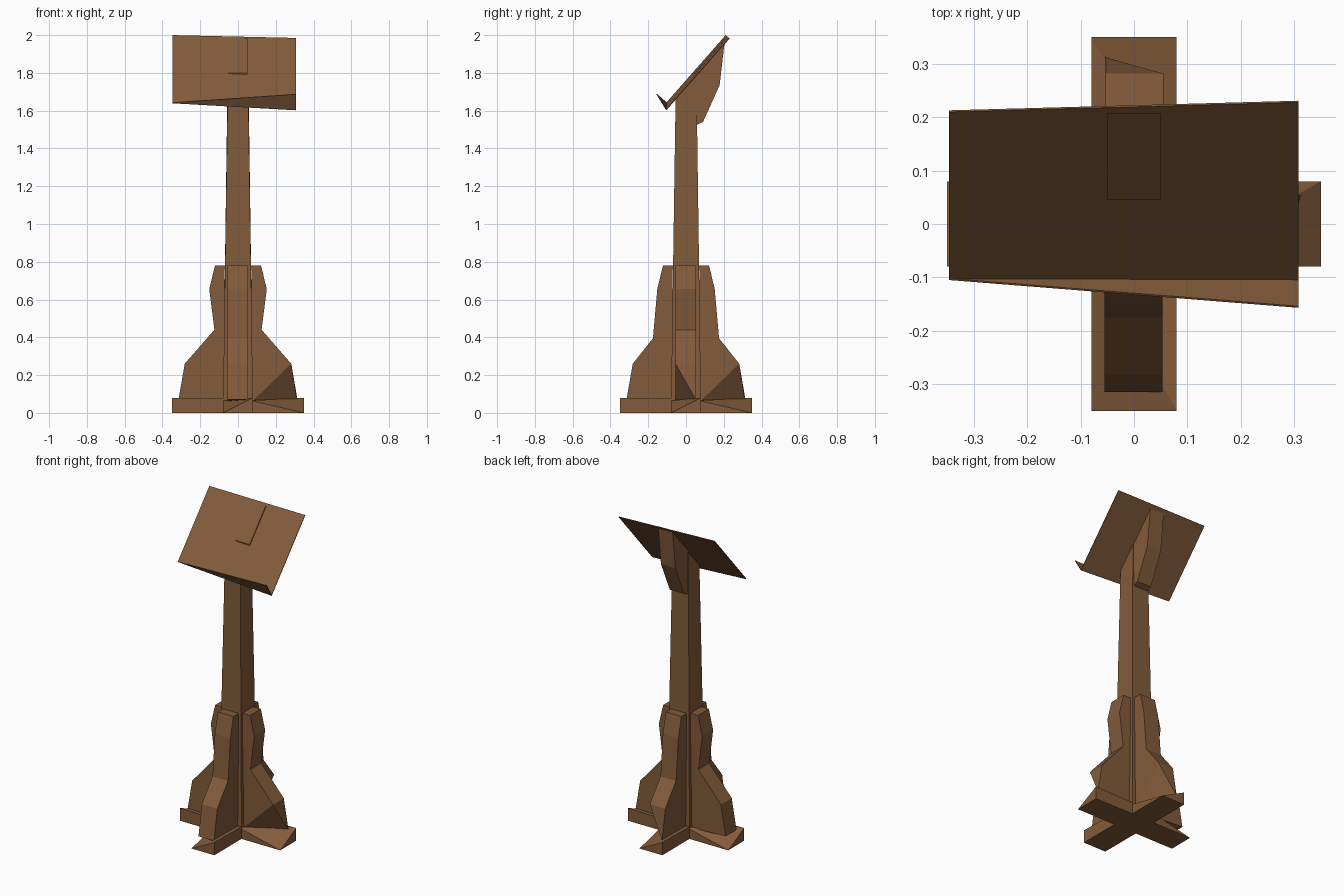
import bpy, bmesh, math
from mathutils import Matrix, Vector

if "Cube" in bpy.data.objects:
    bpy.data.objects.remove(bpy.data.objects["Cube"])

wood = bpy.data.materials.new("dark_brown_wood")
wood.diffuse_color = (0.225, 0.105, 0.043, 1)
wood.use_nodes = True
wood.node_tree.nodes["Principled BSDF"].inputs["Base Color"].default_value = wood.diffuse_color


def make(name, verts, faces, angle=0.0):
    """Mesh object from points, turned about z by angle, normals outward."""
    bm = bmesh.new()
    vs = [bm.verts.new(v) for v in verts]
    for f in faces:
        bm.faces.new([vs[i] for i in f])
    bmesh.ops.remove_doubles(bm, verts=bm.verts, dist=1e-5)
    # triangulate so that warped sides stay crisp
    bmesh.ops.triangulate(bm, faces=[f for f in bm.faces if len(f.verts) > 3])
    bmesh.ops.rotate(bm, verts=bm.verts, cent=Vector(),
                     matrix=Matrix.Rotation(angle, 3, 'Z'))
    bmesh.ops.recalc_face_normals(bm, faces=bm.faces)
    me = bpy.data.meshes.new(name)
    bm.to_mesh(me)
    bm.free()
    me.materials.append(wood)
    ob = bpy.data.objects.new(name, me)
    bpy.context.collection.objects.link(ob)
    return ob


def loft(name, a, b, angle=0.0):
    """Closed solid between two outlines with equal point counts."""
    n = len(a)
    faces = [tuple(range(n)), tuple(range(2 * n - 1, n - 1, -1))]
    faces += [(i, (i + 1) % n, n + (i + 1) % n, n + i) for i in range(n)]
    return make(name, a + b, faces, angle)


# tapered square post with a top cut to the slope of the board
def square(w, zf, zb):
    return [(-w, -w, zf), (w, -w, zf), (w, w, zb), (-w, w, zb)]


loft("post", square(0.08, 0, 0), square(0.055, 1.67, 1.79))

# cross-shaped foot: four arms, each with one bevelled-away top corner
for i, nm in enumerate(("right", "back", "left", "front")):
    ang = i * math.pi / 2
    v = [(0.07, -.08, 0), (.35, -.08, 0), (.35, .08, 0), (.07, .08, 0),
         (0.07, -.08, .065), (.35, .08, .08), (.07, .08, .075)]
    f = [(3, 2, 1, 0), (0, 1, 4), (1, 5, 4), (1, 2, 5), (2, 3, 6, 5),
         (4, 5, 6), (0, 4, 6, 3)]
    make("foot_arm_" + nm, v, f, ang)

# stepped brackets against the post
for i, nm in enumerate(("right", "back", "left", "front")):
    waist = (0.125, 0.44) if i % 2 == 0 else (0.175, 0.395)
    prof = [(0.075, 0.06), (0.315, 0.07), (0.282, 0.26), waist,
            (0.152, 0.655), (0.122, 0.78), (0.07, 0.78)]
    near = [(r, -0.055, z) for r, z in prof]
    far = [(r, 0.053, z) for r, z in prof]
    if i < 2:
        near[1] = (0.312, 0.052, 0.07)     # slanted lower corner
    loft("bracket_" + nm, near, far, i * math.pi / 2)

# support behind the post, under the board
prof = [(0.045, 1.52), (0.09, 1.54), (0.178, 1.735), (0.207, 1.985),
        (0.045, 1.80)]
loft("board_support", [(-0.05, y, z) for y, z in prof],
     [(0.05, y, z) for y, z in prof])

# slanted reading board, thin and slightly twisted, with a tapering front lip
A, B = (-.347, -.105, 1.642), (-.347, .21, 2.0)
C, D, T = (.308, -.107, 1.605), (.308, .228, 1.985), (.308, -.157, 1.687)


def shifted(pts, d):
    return [tuple(Vector(p) + Vector(d)) for p in pts]


loft("reading_board", [A, C, D, B], shifted([A, C, D, B], (0, .003, -.003)))
loft("board_lip", [A, C, T], shifted([A, C, T], (0, .003, .002)))
